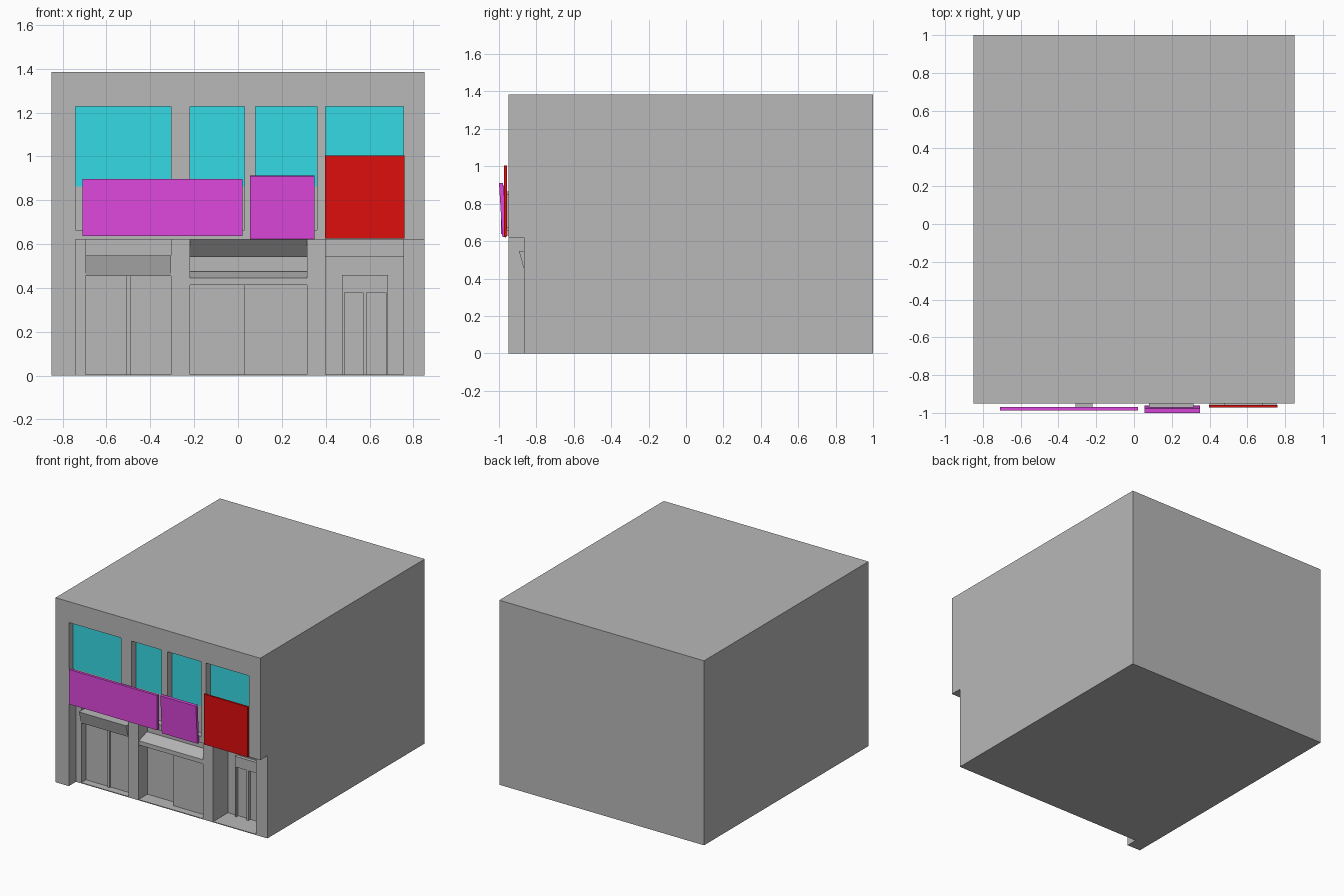
import bpy, bmesh

if "Cube" in bpy.data.objects:
    bpy.data.objects.remove(bpy.data.objects["Cube"])


def material(name, rgb):
    m = bpy.data.materials.new(name)
    m.diffuse_color = (*rgb, 1)
    m.use_nodes = True
    m.node_tree.nodes["Principled BSDF"].inputs["Base Color"].default_value = m.diffuse_color
    return m


GREY = material("wall grey", (0.48, 0.48, 0.48))
CYAN = material("glass cyan", (0.035, 0.70, 0.77))
MAGENTA = material("sign magenta", (0.73, 0.065, 0.73))
RED = material("sign red", (0.73, 0.004, 0.004))


def prism(name, x0, x1, profile, mat=GREY):
    """Extrude a (y, z) profile from x0 to x1."""
    bm = bmesh.new()
    face = bm.faces.new([bm.verts.new((x0, y, z)) for y, z in profile])
    ext = bmesh.ops.extrude_face_region(bm, geom=[face])
    verts = [g for g in ext["geom"] if isinstance(g, bmesh.types.BMVert)]
    bmesh.ops.translate(bm, verts=verts, vec=(x1 - x0, 0, 0))
    bmesh.ops.recalc_face_normals(bm, faces=bm.faces)
    mesh = bpy.data.meshes.new(name)
    bm.to_mesh(mesh)
    bm.free()
    ob = bpy.data.objects.new(name, mesh)
    mesh.materials.append(mat)
    bpy.context.collection.objects.link(ob)
    return ob


def box(name, x0, x1, y0, y1, z0, z1, mat=GREY):
    return prism(name, x0, x1, [(y0, z0), (y1, z0), (y1, z1), (y0, z1)], mat)


def cut(target, *bounds):
    cutter = box("cutter", *bounds)
    cutter.hide_render = True
    mod = target.modifiers.new("cut", 'BOOLEAN')
    mod.operation, mod.solver, mod.object = 'DIFFERENCE', 'EXACT', cutter
    bpy.context.view_layer.objects.active = target
    bpy.ops.object.modifier_apply(modifier=mod.name)
    bpy.data.objects.remove(cutter)


# Building shell with set-back ground floor
building = box("building", -0.85, 0.85, -0.95, 1.0, 0, 1.385)
cut(building, -0.74, 0.95, -1.1, -0.865, -0.1, 0.62)

# Ground floor openings: left entrance, middle shop front, right lobby
for x0, x1, back in [(-0.695, -0.305, -0.81), (-0.22, 0.315, -0.76), (0.40, 0.755, -0.69)]:
    cut(building, x0, x1, -0.90, back, 0.006, 0.62)

# Upper windows: tall recesses with glass in the upper part
for x0, x1 in [(-0.74, -0.305), (-0.22, 0.03), (0.08, 0.36), (0.40, 0.755)]:
    cut(building, x0, x1, -1.1, -0.895, 0.663, 1.228)
    box("window_glass", x0, x1, -0.898, -0.893, 0.863, 1.228, CYAN)

# Left entrance: tilted awning board and door post
prism("entrance_awning", -0.695, -0.305,
      [(-0.893, 0.547), (-0.868, 0.455), (-0.80, 0.455), (-0.80, 0.547)])
box("entrance_post", -0.51, -0.49, -0.822, -0.80, 0, 0.46)

# Middle shop front: slanted soffit, sloped ledge and projecting door panel
prism("shop_soffit", -0.22, 0.315,
      [(-0.865, 0.622), (-0.79, 0.54), (-0.75, 0.54), (-0.75, 0.622)])
prism("shop_ledge", -0.22, 0.315,
      [(-0.86, 0.445), (-0.86, 0.413), (-0.75, 0.413), (-0.75, 0.475), (-0.77, 0.475)])
box("shop_door", 0.03, 0.315, -0.81, -0.75, 0.003, 0.414)

# Right lobby: header and framed double door
box("lobby_header", 0.40, 0.755, -0.82, -0.68, 0.54, 0.622)
box("door_header", 0.475, 0.685, -0.715, -0.68, 0.38, 0.46)
for x0, x1 in [(0.475, 0.485), (0.57, 0.587), (0.675, 0.685)]:
    box("door_frame", x0, x1, -0.715, -0.68, 0.003, 0.381)

# Hanging signs and their brackets
box("wide_sign", -0.71, 0.02, -0.988, -0.968, 0.637, 0.897, MAGENTA)
box("wide_sign_bracket", -0.31, -0.22, -0.97, -0.94, 0.66, 0.865)
prism("tilted_sign", 0.055, 0.35,
      [(-1.0, 0.91), (-0.982, 0.622), (-0.962, 0.62), (-0.978, 0.912)], MAGENTA)
box("tilted_sign_bracket", 0.08, 0.315, -0.972, -0.94, 0.67, 0.85)
box("red_sign", 0.397, 0.76, -0.972, -0.957, 0.626, 1.003, RED)
box("red_sign_bracket", 0.48, 0.68, -0.96, -0.94, 0.67, 0.85)
box("red_sign_lower_edge", 0.40, 0.755, -0.958, -0.945, 0.63, 0.66)
